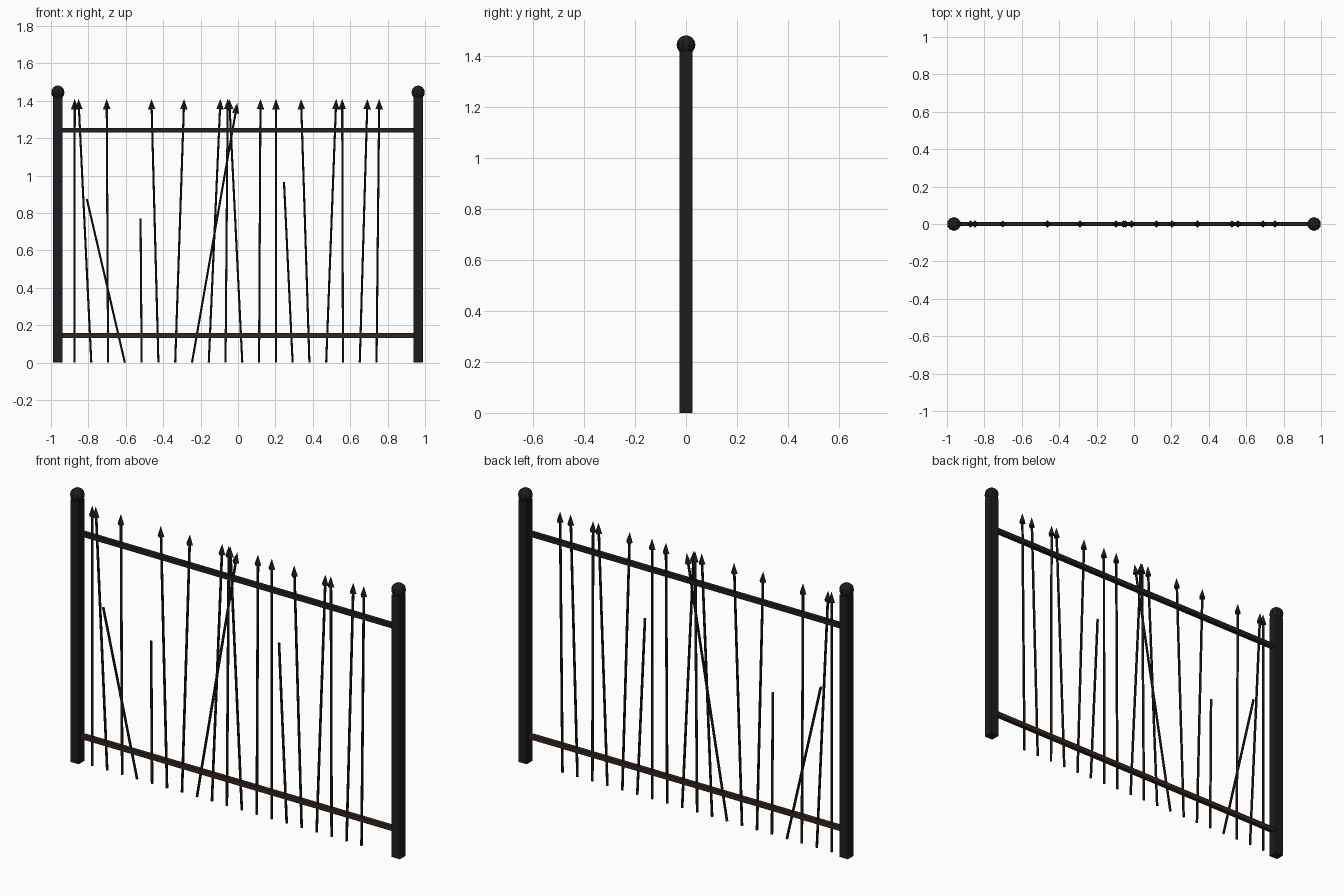
import bpy
from mathutils import Vector

if "Cube" in bpy.data.objects:
    bpy.data.objects.remove(bpy.data.objects["Cube"])


def material(name, rgb):
    m = bpy.data.materials.new(name)
    m.diffuse_color = (*rgb, 1)
    m.use_nodes = True
    m.node_tree.nodes["Principled BSDF"].inputs["Base Color"].default_value = m.diffuse_color
    return m


iron = material("dark_iron", (0.012, 0.012, 0.014))
rail_iron = material("rail_iron", (0.013, 0.015, 0.013))
rust = material("rusted_iron", (0.035, 0.018, 0.012))


def finish(name, mat):
    ob = bpy.context.object
    ob.name = name
    ob.data.materials.append(mat)
    return ob


def box(name, center, size, mat):
    bpy.ops.mesh.primitive_cube_add(size=1, location=center)
    ob = finish(name, mat)
    ob.scale = size
    bpy.ops.object.transform_apply(location=False, rotation=False, scale=True)


def tapered(name, a, b, r1, r2, sides, mat):
    # cone or rod running from a to b
    d = b - a
    bpy.ops.mesh.primitive_cone_add(vertices=sides, radius1=r1, radius2=r2,
                                    depth=d.length, location=(a + b) / 2)
    ob = finish(name, mat)
    ob.rotation_euler = Vector((0, 0, 1)).rotation_difference(d).to_euler()


# Posts with ball finials
for side, s in (("left", -1), ("right", 1)):
    box(f"{side}_post", (s * 0.963, 0, 0.71), (0.05, 0.05, 1.42), iron)
    bpy.ops.mesh.primitive_uv_sphere_add(segments=10, ring_count=8, radius=0.037,
                                         location=(s * 0.963, 0, 1.445))
    finish(f"{side}_post_ball", iron)

# Rails
box("top_rail", (0, 0, 1.243), (1.9, 0.022, 0.025), rail_iron)
box("bottom_rail", (0, 0, 0.145), (1.9, 0.022, 0.025), rust)

# Bars: (top x, top z, has spike), evenly spaced along the bottom
FULL = 1.41
bars = [(-0.873, FULL, 1), (-0.853, FULL, 1), (-0.702, FULL, 1), (-0.808, 0.875, 0),
        (-0.521, 0.77, 0), (-0.463, FULL, 1), (-0.288, FULL, 1), (-0.004, 1.388, 1),
        (-0.094, FULL, 1), (-0.055, FULL, 1), (-0.047, FULL, 1), (0.12, FULL, 1),
        (0.203, FULL, 1), (0.246, 0.965, 0), (0.337, FULL, 1), (0.525, FULL, 1),
        (0.557, FULL, 1), (0.692, FULL, 1), (0.755, FULL, 1)]
rusty = {2, 4, 9, 16}
for i, (tx, tz, spiked) in enumerate(bars):
    foot = Vector((-0.874 + 0.0897 * i, 0, 0))
    tip = Vector((tx, 0, tz))
    neck = tip - (tip - foot).normalized() * 0.055 if spiked else tip
    tapered(f"bar_{i + 1}", foot, neck, 0.0065, 0.0065, 6, rust if i in rusty else iron)
    if spiked:
        tapered(f"spike_{i + 1}", neck, tip, 0.02, 0, 4, iron)
